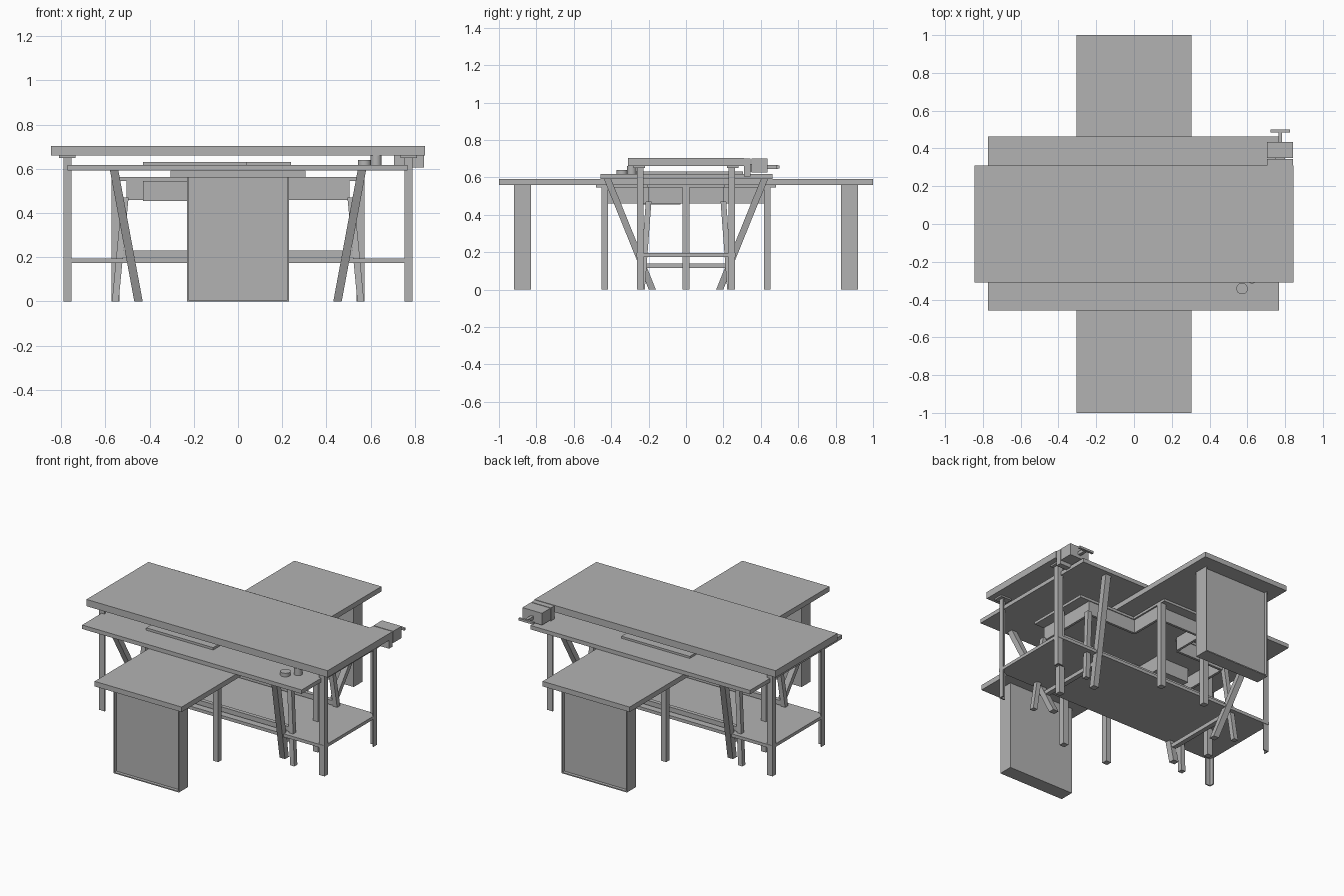
import bpy, bmesh
from mathutils import Vector

if "Cube" in bpy.data.objects:
    bpy.data.objects.remove(bpy.data.objects["Cube"])

grey = bpy.data.materials.new("neutral_grey")
grey.diffuse_color = (0.45, 0.45, 0.45, 1)
grey.use_nodes = True
grey.node_tree.nodes["Principled BSDF"].inputs["Base Color"].default_value = grey.diffuse_color
SIDES = (-1, 1)


def finish(name, bm):
    bmesh.ops.recalc_face_normals(bm, faces=bm.faces)
    me = bpy.data.meshes.new(name)
    bm.to_mesh(me)
    bm.free()
    me.materials.append(grey)
    ob = bpy.data.objects.new(name, me)
    bpy.context.collection.objects.link(ob)
    return ob


def prism(name, outline, low, high):
    """Extrude an xy outline from height low to height high."""
    bm = bmesh.new()
    face = bm.faces.new([bm.verts.new((x, y, low)) for x, y in outline])
    ext = bmesh.ops.extrude_face_region(bm, geom=[face])
    verts = [v for v in ext["geom"] if isinstance(v, bmesh.types.BMVert)]
    bmesh.ops.translate(bm, verts=verts, vec=(0, 0, high - low))
    return finish(name, bm)


def box(name, x0, x1, y0, y1, z0, z1):
    x0, x1 = sorted((x0, x1))
    y0, y1 = sorted((y0, y1))
    return prism(name, [(x0, y0), (x1, y0), (x1, y1), (x0, y1)], z0, z1)


def slanted_leg(name, top, foot, w):
    """Square bar cut level at both ends."""
    bm = bmesh.new()
    rings = []
    for c in (foot, top):
        rings.append([bm.verts.new(Vector(c) + Vector((a * w / 2, b * w / 2, 0)))
                      for a, b in ((-1, -1), (1, -1), (1, 1), (-1, 1))])
    for r in rings:
        bm.faces.new(r)
    for i in range(4):
        j = (i + 1) % 4
        bm.faces.new((rings[0][i], rings[0][j], rings[1][j], rings[1][i]))
    return finish(name, bm)


def cylinder(name, x, y, z0, z1, r):
    bpy.ops.mesh.primitive_cylinder_add(vertices=32, radius=r, depth=z1 - z0,
                                        location=(x, y, (z0 + z1) / 2))
    ob = bpy.context.object
    ob.name = name
    ob.data.materials.append(grey)
    bpy.ops.object.shade_smooth_by_angle()


# Workbench: thick top, angle-iron legs, low shelf
box("bench_top", -0.845, 0.845, -0.31, 0.31, 0.66, 0.703)
for sx in SIDES:
    for sy in SIDES:
        L = [(0.79, 0.262), (0.752, 0.262), (0.752, 0.254), (0.782, 0.254),
             (0.782, 0.228), (0.79, 0.228)]
        prism("bench_leg", [(sx * x, sy * y) for x, y in L], 0, 0.655)
        box("bench_leg_cap", sx * 0.735, sx * 0.81, sy * 0.22, sy * 0.28, 0.65, 0.66)
box("bench_shelf", -0.79, 0.79, -0.264, 0.264, 0.175, 0.195)

# Vise on the back corner of the bench
box("vise_fixed_jaw", 0.705, 0.842, 0.31, 0.345, 0.605, 0.7)
box("vise_moving_jaw", 0.705, 0.842, 0.35, 0.435, 0.625, 0.7)
box("vise_bar", 0.75, 0.8, 0.34, 0.36, 0.63, 0.67)
box("vise_screw", 0.764, 0.784, 0.43, 0.49, 0.645, 0.665)
box("vise_handle", 0.722, 0.825, 0.485, 0.5, 0.648, 0.662)

# Middle table with slanted trestle legs
box("middle_top", -0.772, 0.767, -0.458, 0.462, 0.592, 0.617)
for sx in SIDES:
    for sy in SIDES:
        slanted_leg("trestle_leg", (sx * 0.56, sy * 0.42, 0.592),
                    (sx * 0.45, sy * 0.18, 0), 0.038)
    box("trestle_end_bar", sx * 0.46, sx * 0.49, -0.225, 0.225, 0.115, 0.14)

# Small things lying on the middle table
cylinder("wide_can", 0.572, -0.342, 0.617, 0.64, 0.03)
cylinder("tall_can", 0.625, -0.29, 0.617, 0.661, 0.025)
box("front_board", -0.43, 0.04, -0.305, 0.0, 0.617, 0.632)
box("back_board", -0.24, 0.24, 0.0, 0.305, 0.617, 0.63)

# Long table with a recessed panel at each end
box("long_top", -0.305, 0.305, -1, 1, 0.56, 0.592)
for s in SIDES:
    box("end_panel", -0.23, 0.23, s * 0.83, s * 0.9, 0.0, 0.56)
    box("panel_bottom_lip", -0.23, 0.23, s * 0.9, s * 0.92, 0.0, 0.007)
    for sx in SIDES:
        box("panel_side_lip", sx * 0.223, sx * 0.23, s * 0.9, s * 0.92, 0.007, 0.56)

# Cross-shaped table: top, aprons, straight legs
A, B, C, D = 0.572, 0.205, 0.175, 0.48
plus = [(A, -B), (A, B), (C, B), (C, D), (-C, D), (-C, B),
        (-A, B), (-A, -B), (-C, -B), (-C, -D), (C, -D), (C, -B)]
prism("cross_top", plus, 0.545, 0.562)
for sx in SIDES:
    box("end_apron", sx * 0.49, sx * 0.505, -0.2, 0.2, 0.46, 0.545)
    box("end_leg", sx * 0.537, sx * 0.573, -0.018, 0.018, 0, 0.545)
    for sy in SIDES:
        box("long_apron", sx * 0.16, sx * 0.505, sy * 0.185, sy * 0.2, 0.46, 0.545)
        box("arm_apron", sx * 0.15, sx * 0.165, sy * 0.2, sy * 0.42, 0.46, 0.545)
        box("arm_leg", sx * 0.142, sx * 0.178, sy * 0.417, sy * 0.453, 0, 0.545)
        slanted_leg("splayed_leg", (sx * 0.51, sy * 0.2, 0.47),
                    (sx * 0.555, sy * 0.235, 0), 0.03)
for sy in SIDES:
    box("arm_end_apron", -0.16, 0.16, sy * 0.4, sy * 0.415, 0.46, 0.545)
    box("stretcher", -0.53, 0.53, sy * 0.205, sy * 0.23, 0.2, 0.23)
box("drawer", -0.43, -0.2, -0.23, -0.03, 0.455, 0.545)
